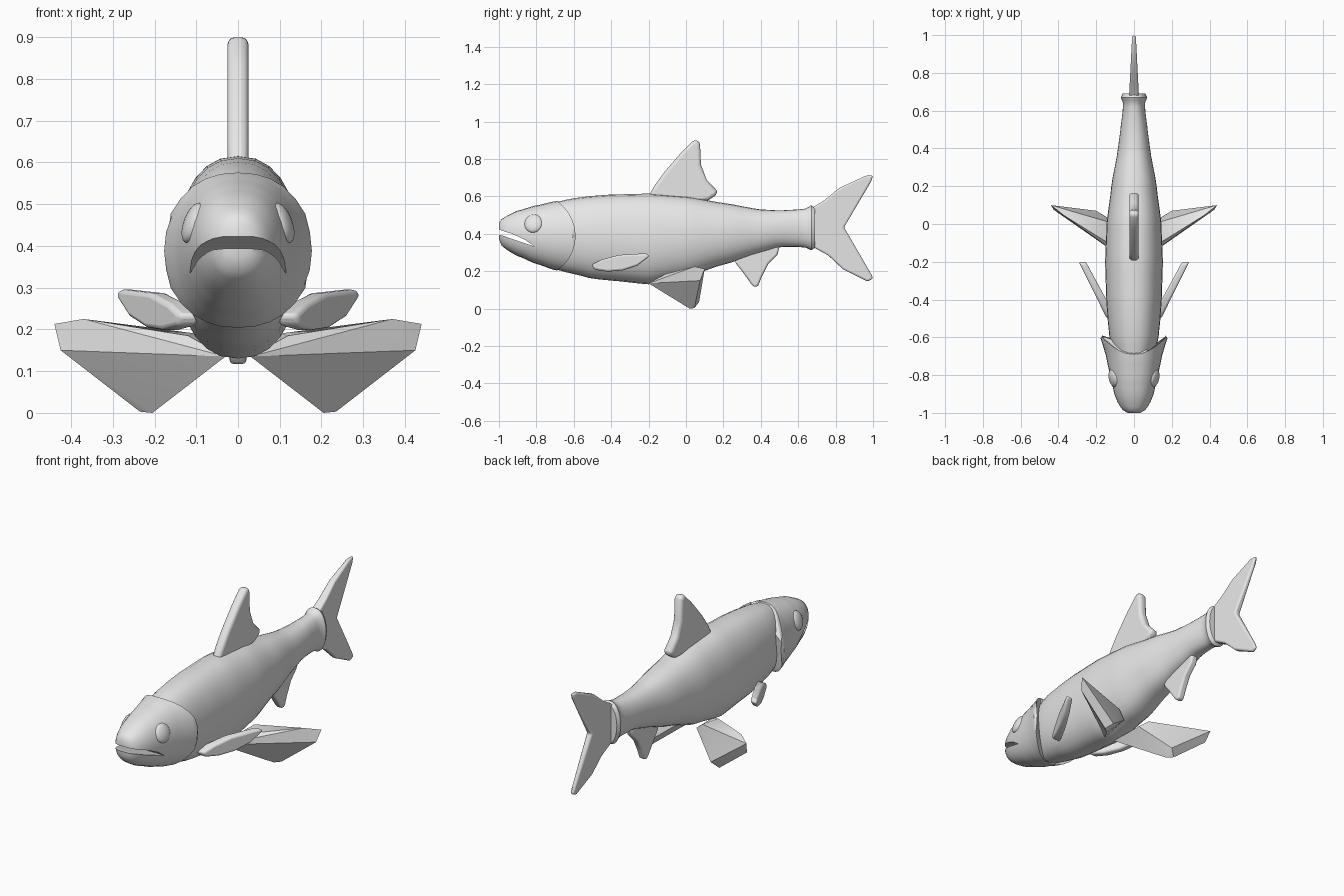
import bpy, bmesh, math
from mathutils import Vector, Matrix

if "Cube" in bpy.data.objects:
    bpy.data.objects.remove(bpy.data.objects["Cube"])

grey = bpy.data.materials.new("fish_grey")
grey.diffuse_color = (0.8, 0.8, 0.8, 1)
grey.use_nodes = True
grey.node_tree.nodes["Principled BSDF"].inputs["Base Color"].default_value = grey.diffuse_color


def finish(bm, name, angle=40):
    bmesh.ops.recalc_face_normals(bm, faces=bm.faces)
    me = bpy.data.meshes.new(name)
    bm.to_mesh(me)
    bm.free()
    ob = bpy.data.objects.new(name, me)
    bpy.context.collection.objects.link(ob)
    me.materials.append(grey)
    shade(ob, angle)
    return ob


def shade(ob, angle):
    select(ob)
    bpy.ops.object.shade_smooth_by_angle(angle=math.radians(angle))


def select(ob):
    bpy.ops.object.select_all(action='DESELECT')
    ob.select_set(True)
    bpy.context.view_layer.objects.active = ob


def apply_modifiers(ob):
    select(ob)
    for m in list(ob.modifiers):
        bpy.ops.object.modifier_apply(modifier=m.name)


def sample(profile, y):
    """Interpolate (top, bottom, half width) along the length."""
    if y <= profile[0][0]:
        return profile[0][1:]
    for a, b in zip(profile, profile[1:]):
        if y <= b[0]:
            t = (y - a[0]) / (b[0] - a[0])
            t = t * t * (3 - 2 * t) * 0.3 + t * 0.7
            return [p + (q - p) * t for p, q in zip(a[1:], b[1:])]
    return profile[-1][1:]


def loft(name, profile, stations, bulge=0.0, grow=0.0, sides=28):
    """Oval rings along y; bulge bows the rear rings into a curved edge."""
    bm = bmesh.new()
    rings = []
    for y in stations:
        f = (y - stations[0]) / (stations[-1] - stations[0])
        ring = []
        for i in range(sides):
            a = math.tau * i / sides
            c, s = math.cos(a), math.sin(a)
            yy = y - bulge * f * f * s * s
            top, bot, w = sample(profile, yy)
            x = w * math.copysign(abs(c) ** 0.85, c)
            z = (top + bot) / 2 + s * ((top - bot) / 2 + grow)
            ring.append(bm.verts.new((x, yy, z)))
        rings.append(ring)
    for r, q in zip(rings, rings[1:]):
        for i in range(sides):
            j = (i + 1) % sides
            bm.faces.new((r[i], r[j], q[j], q[i]))
    bm.faces.new(rings[0])
    bm.faces.new(rings[-1])
    return finish(bm, name)


def fin(name, outline, half, place=lambda x, y, z: (x, y, z)):
    """Rounded plate from a (y, z) outline."""
    bm = bmesh.new()
    a, b = [[bm.verts.new(place(s * half, y, z)) for y, z in outline]
            for s in (-1, 1)]
    bm.faces.new(a)
    bm.faces.new(b)
    for i in range(len(a)):
        j = (i + 1) % len(a)
        bm.faces.new((a[i], a[j], b[j], b[i]))
    ob = finish(bm, name)
    m = ob.modifiers.new("round", 'BEVEL')
    m.width, m.segments, m.limit_method = half * 0.7, 3, 'ANGLE'
    m.angle_limit = math.radians(50)
    apply_modifiers(ob)
    shade(ob, 50)
    return ob


# Trunk with flared collar at the tail root
trunk = [(-0.72, .565, .215, .10), (-0.6, .59, .185, .13), (-0.5, .603, .16, .14),
         (-0.4, .61, .15, .147), (-0.2, .615, .13, .153), (0, .60, .168, .145),
         (0.2, .565, .235, .12), (0.4, .53, .30, .085), (0.5, .525, .33, .072),
         (0.6, .53, .33, .06), (0.64, .535, .326, .058), (0.67, .552, .312, .07),
         (0.69, .54, .325, .06)]
loft("body", trunk, [-0.72 + 0.04 * i for i in range(34)] + [.62, .64, .655, .67, .69])

# Head shell with curved gill edge
skull = [(-1.0, .455, .375, .035), (-0.985, .475, .34, .06), (-0.95, .497, .312, .085),
         (-0.9, .52, .285, .104), (-0.8, .548, .243, .128), (-0.7, .57, .21, .148),
         (-0.64, .583, .195, .166), (-0.605, .59, .186, .177), (-0.59, .592, .183, .168)]
head = loft("head", skull, [-1, -.985, -.965, -.94, -.9, -.86, -.82, -.78, -.74,
                            -.7, -.67, -.64, -.62, -.605, -.59], bulge=0.1, grow=0.004)

# Mouth slit
mouth = [(-1.06, .442), (-.93, .40), (-.86, .368), (-.81, .332), (-.98, .39), (-1.06, .405)]
bm = bmesh.new()
left, right = [[bm.verts.new((x, y, z)) for y, z in mouth] for x in (-.3, .3)]
bm.faces.new(left)
bm.faces.new(right)
for i in range(len(mouth)):
    j = (i + 1) % len(mouth)
    bm.faces.new((left[i], left[j], right[j], right[i]))
cutter = finish(bm, "mouth_cutter")
cutter.hide_render = True
cut = head.modifiers.new("mouth", 'BOOLEAN')
cut.operation, cut.object, cut.solver = 'DIFFERENCE', cutter, 'EXACT'
apply_modifiers(head)
bpy.data.objects.remove(cutter)
shade(head, 40)

# Dorsal, anal and tail fins
fin("dorsal_fin", [(-.2, .60), (-.17, .655), (-.12, .725), (-.03, .83), (.035, .895),
                   (.06, .905), (.075, .88), (.08, .77), (.11, .69), (.165, .632),
                   (.168, .612), (.12, .58), (0, .56)], .025)
fin("anal_fin", [(.26, .25), (.30, .20), (.35, .13), (.365, .115), (.385, .12), (.405, .17),
                 (.44, .24), (.49, .29), (.50, .335), (.45, .36), (.33, .32)], .02)
fin("tail_fin", [(.66, .53), (.74, .58), (.82, .645), (.96, .71), (1.0, .713), (.99, .68),
                 (.845, .435), (.99, .185), (1.0, .16), (.97, .145), (.84, .21),
                 (.76, .285), (.66, .34)], .027,
    lambda x, y, z: (x * (1 - 1.9 * (y - .66)), y, z))

for s, side in ((1, "right"), (-1, "left")):
    # Leaf-shaped pectoral fin swept outward
    fin(side + "_pectoral_fin",
        [(-.505, .235), (-.45, .262), (-.36, .287), (-.21, .296), (-.195, .28),
         (-.26, .23), (-.34, .204), (-.42, .198), (-.49, .208)], .026,
        lambda x, y, z: (s * (x * (1 - .9 * (y + .5)) + .118 + .52 * (y + .5)), y, z))

    # Broad wedge-shaped pelvic fin
    bm = bmesh.new()
    for x, y, z in [(.03, -.2, .135), (.12, -.11, .185), (.37, .045, .225),
                    (.44, .1, .213), (.425, .075, .15), (.205, .02, 0), (.235, .045, .003),
                    (.2, .07, .035), (.1, .0, .19), (.05, -.02, .15)]:
        bm.verts.new((s * x, y, z))
    bmesh.ops.convex_hull(bm, input=bm.verts)
    finish(bm, side + "_pelvic_fin", 30)

    # Eye
    bm = bmesh.new()
    tilt = Matrix.Rotation(-s * .2, 4, 'Z') @ Matrix.Rotation(-s * .35, 4, 'Y')
    bmesh.ops.create_uvsphere(bm, u_segments=20, v_segments=12, radius=1,
                              matrix=Matrix.Translation((s * .107, -.815, .455)) @ tilt
                              @ Matrix.Diagonal((.022, .05, .051, 1)))
    finish(bm, side + "_eye")
